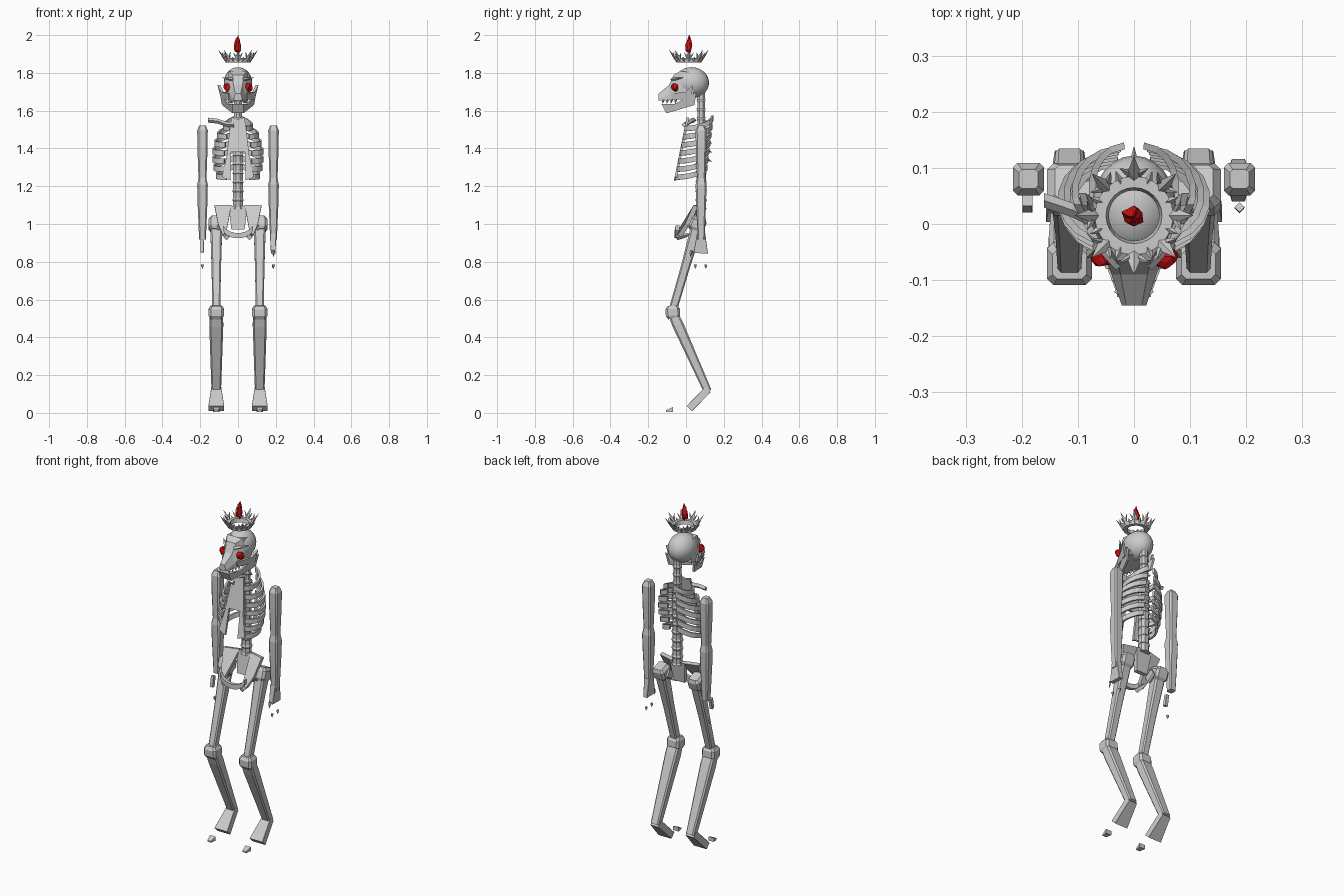
import bpy, bmesh, math, random
from mathutils import Vector as V

random.seed(4)
cube = bpy.data.objects.get("Cube")
if cube:
    bpy.data.objects.remove(cube)


def material(name, rgb):
    m = bpy.data.materials.new(name)
    m.use_nodes = True
    m.diffuse_color = (*rgb, 1)
    m.node_tree.nodes["Principled BSDF"].inputs["Base Color"].default_value = (*rgb, 1)
    return m


BONE = material("grey bone", (0.6, 0.6, 0.6))
RED = material("glowing red", (0.65, 0.005, 0.005))


def finish(name, bm, mat=BONE):
    bmesh.ops.recalc_face_normals(bm, faces=bm.faces)
    me = bpy.data.meshes.new(name)
    bm.to_mesh(me)
    bm.free()
    me.materials.append(mat)
    ob = bpy.data.objects.new(name, me)
    bpy.context.collection.objects.link(ob)
    return ob


def loft(name, rings, mat=BONE, closed=False):
    """Skin rings of equal point count; cap the ends unless closed."""
    bm = bmesh.new()
    vs = [[bm.verts.new(p) for p in r] for r in rings]
    n = len(vs[0])
    pairs = list(zip(vs, vs[1:])) + ([(vs[-1], vs[0])] if closed else [])
    for a, b in pairs:
        for i in range(n):
            j = (i + 1) % n
            bm.faces.new((a[i], a[j], b[j], b[i]))
    if not closed:
        bm.faces.new(vs[0])
        bm.faces.new(vs[-1])
    return finish(name, bm, mat)


def bone(name, a, b, profile, chamfer=0.3):
    """Chamfered bar from a to b; profile rows are (t, half x, half depth)."""
    a, b = V(a), V(b)
    d = (b - a).normalized()
    side = V((1, 0, 0))
    deep = d.cross(side).normalized()
    rings = []
    for t, w, h in profile:
        c = min(w, h) * chamfer
        corners = [(w, h - c), (w - c, h), (c - w, h), (-w, h - c),
                   (-w, c - h), (c - w, -h), (w - c, -h), (w, c - h)]
        rings.append([a.lerp(b, t) + side * x + deep * y for x, y in corners])
    return loft(name, rings)


def strip(name, path, normals, thick, height):
    """Flat band: path points, outward normals, half thickness and height."""
    up = V((0, 0, height))
    return loft(name, [[V(p) + n * thick + up, V(p) + n * thick - up,
                        V(p) - n * thick - up, V(p) - n * thick + up]
                       for p, n in zip(path, normals)])


def slab(name, pts, offset):
    return loft(name, [[V(p) for p in pts], [V(p) + V(offset) for p in pts]])


def spike(name, base, tip, w, h, mat=BONE):
    base, tip = V(base), V(tip)
    d = (tip - base).normalized()
    u = d.cross(V((0.01, 0.02, 1))).normalized()
    v = d.cross(u)
    shape = lambda c, k: [c + u * w * k, c + v * h * k, c - u * w * k, c - v * h * k]
    return loft(name, [shape(base, 1), shape(base.lerp(tip, 0.35), 0.9), shape(tip, 0.04)], mat)


def jagged(name, centre, size, rough, detail, taper=0):
    bm = bmesh.new()
    bmesh.ops.create_icosphere(bm, subdivisions=detail, radius=1)
    for v in bm.verts:
        k = 1 + random.uniform(-rough, rough)
        f = 1 - taper * max(0, v.co.z)
        z = v.co.z * (k if abs(v.co.z) < 0.9 else 1)
        v.co = V(centre) + V((v.co.x * k * f * size[0], v.co.y * k * f * size[1], z * size[2]))
    return finish(name, bm, RED)


# Skull: rounded braincase, tapering face and snout
bm = bmesh.new()
bmesh.ops.create_uvsphere(bm, u_segments=24, v_segments=14, radius=1)
for v in bm.verts:
    v.co = V((v.co.x * 0.075, 0.03 + v.co.y * 0.092, 1.748 + v.co.z * 0.082))
cranium = finish("cranium", bm)
bpy.context.view_layer.objects.active = cranium
cranium.select_set(True)
bpy.ops.object.shade_smooth_by_angle()
cranium.select_set(False)

face = [(-0.145, 0.014, 0.022, 1.69, 1.655), (-0.09, 0.024, 0.04, 1.735, 1.655),
        (-0.065, 0.03, 0.05, 1.79, 1.66), (-0.03, 0.05, 0.06, 1.81, 1.665),
        (0.04, 0.055, 0.065, 1.8, 1.675)]
loft("face", [[V((a, y, t)), V((b, y, (t + u) / 2 - 0.01)), V((b, y, u)),
               V((-b, y, u)), V((-b, y, (t + u) / 2 - 0.01)), V((-a, y, t))]
              for y, a, b, t, u in face])
loft("chin", [[V((s * 0.035, -0.095, 1.635)), V((s * 0.03, -0.13, 1.635)),
               V((s * 0.03, -0.105, 1.587)), V((s * 0.035, -0.085, 1.592))] for s in (1, -1)])

for s, side in ((1, "left"), (-1, "right")):
    slab(side + "_jaw", [(s * 0.03, -0.125, 1.635), (s * 0.03, -0.1, 1.587),
                         (s * 0.085, 0.045, 1.63), (s * 0.098, 0.055, 1.70),
                         (s * 0.088, 0.02, 1.68), (s * 0.055, -0.06, 1.635)], (-s * 0.012, 0, 0))
    slab(side + "_cheek", [(s * 0.05, -0.08, 1.69), (s * 0.05, -0.075, 1.66),
                           (s * 0.09, 0.03, 1.66), (s * 0.108, 0.035, 1.735),
                           (s * 0.09, 0.0, 1.70)], (-s * 0.014, 0, 0))
    spike(side + "_brow", (s * 0.025, -0.075, 1.765), (s * 0.085, -0.015, 1.775), 0.01, 0.009)
    for k in range(4):
        y = -0.12 + k * 0.022
        x = s * (0.028 + k * 0.006)
        spike(f"{side}_tooth_{k}", (x, y, 1.66), (x, y - 0.004, 1.637), 0.007, 0.007)
    jagged(side + "_eye", (s * 0.055, -0.058, 1.723), (0.021, 0.02, 0.022), 0.2, 2)

# Crown: square-section ring, teeth and flared points
CY = 0.015
rings = []
for i in range(24):
    a = math.tau * i / 24
    rings.append([V((r * math.cos(a), CY + r * math.sin(a), z))
                  for r, z in ((0.045, 1.855), (0.066, 1.855), (0.07, 1.878), (0.05, 1.878))])
loft("crown_ring", rings, closed=True)
for i in range(16):
    a = math.tau * i / 16
    at = lambda r, z, da=0: (r * math.cos(a + da), CY + r * math.sin(a + da), z)
    if i % 2:
        spike("crown_tooth", at(0.058, 1.865), at(0.085, 1.885), 0.009, 0.01)
    else:
        spike("crown_point", at(0.06, 1.862), at(0.105, 1.922), 0.014, 0.008)
        for da in (-0.1, 0.1):
            spike("crown_barb", at(0.075, 1.878, da), at(0.088, 1.91, da * 3), 0.006, 0.005)

jagged("crown_flame", (0, CY, 1.947), (0.019, 0.018, 0.053), 0.25, 2, 0.75)

# Spine: stacked faceted vertebrae
for i in range(13):
    z = 1.08 + i * 0.048
    r = 0.03 if i < 9 else 0.024
    bone("vertebra", (0, 0.08, z), (0, 0.08, z + 0.046),
         [(0, r, r), (0.2, r * 0.85, r * 0.85), (0.8, r * 0.85, r * 0.85), (1, r, r)], 0.55)
    if 5 <= i < 10:
        spike("spinal_process", (0, 0.1, z + 0.03), (0, 0.138, z + 0.01), 0.008, 0.01)


# Ribcage: notched breastbone and seven pairs of flat ribs
def front_y(z):
    return -0.06 + (z - 1.25) * 0.2


for s, side in ((1, "left"), (-1, "right")):
    half = [(0, 1.555), (0.035, 1.565), (0.05, 1.45), (0.06, 1.36),
            (0.085, 1.25), (0.04, 1.23), (0.036, 1.38), (0, 1.38)]
    slab(side + "_breastbone", [(s * x, front_y(z), z) for x, z in half], (0, 0.014, 0))
    for i, w in enumerate((0.075, 0.105, 0.12, 0.13, 0.13, 0.125, 0.112)):
        top = 1.56 - i * 0.043
        front, back = front_y(top - 0.06), 0.14 - i * 0.005
        path, normals = [], []
        for k in range(9):
            t = k / 8
            a = math.radians(82 - t * 145)
            n = V((s * math.cos(a), math.sin(a), 0))
            mid, ry = (front + back) / 2, (back - front) / 2
            path.append((s * w * abs(math.cos(a)) ** 0.75, mid + ry * n.y,
                         top - 0.055 * t - 0.015 * math.sin(math.pi * t)))
            normals.append(n)
        strip(f"{side}_rib_{i}", path, normals, 0.006, 0.014)

# Single collar bone on the right
loft("right_collar_bone", [[V((x, y + dy, z + dz)) for dy, dz in
                            ((-0.013, 0), (0, 0.013), (0.013, 0), (0, -0.013))]
                           for x, y, z in ((-0.16, 0.042, 1.55), (-0.11, 0.025, 1.545),
                                           (-0.06, 0.0, 1.528), (-0.02, -0.01, 1.525))])

# Pelvis: sacrum, hip wings, pubic arch and seat bones
slab("sacrum", [(-0.05, 0.06, 1.095), (0.05, 0.06, 1.095), (0.035, 0.04, 0.97), (-0.035, 0.04, 0.97)],
     (0, 0.025, 0))
for s, side in ((1, "left"), (-1, "right")):
    slab(side + "_hip_wing", [(s * 0.035, 0.065, 1.1), (s * 0.125, 0.04, 1.1),
                              (s * 0.105, -0.005, 1.0), (s * 0.08, -0.045, 0.94),
                              (s * 0.06, -0.04, 0.97)], (0, 0.025, -0.005))
    spike(side + "_seat_bone", (s * 0.06, -0.05, 0.93), (s * 0.07, 0.04, 0.95), 0.016, 0.016)
    bone(side + "_hip_socket", (s * 0.09, 0.02, 0.97), (s * 0.09, 0.07, 1.0),
         [(0, 0.022, 0.025), (1, 0.025, 0.025)])
arch = [math.radians(200 + k * 20) for k in range(8)]
strip("pubic_arch", [(0.085 * math.cos(a), -0.042 - 0.01 * abs(math.sin(a)), 1.0 + 0.062 * math.sin(a))
                     for a in arch], [V((0, 1, 0))] * 8, 0.01, 0.014)

# Legs: thigh, knee, shin, foot and loose toe
for s, side in ((1, "left"), (-1, "right")):
    x = s * 0.115
    bone(side + "_hip_joint", (x, 0.075, 1.035), (x, 0.05, 0.965),
         [(0, 0.026, 0.032), (0.25, 0.04, 0.042), (0.8, 0.04, 0.042), (1, 0.03, 0.034)])
    bone(side + "_thigh", (x, 0.06, 0.99), (x, -0.068, 0.55),
         [(0, 0.032, 0.032), (0.5, 0.025, 0.024), (1, 0.021, 0.022)])
    bone(side + "_knee", (x, -0.072, 0.568), (x, -0.068, 0.497),
         [(0, 0.03, 0.026), (0.25, 0.04, 0.038), (0.75, 0.04, 0.038), (1, 0.032, 0.026)])
    bone(side + "_shin", (x, -0.06, 0.505), (x, 0.115, 0.115),
         [(0, 0.036, 0.028), (0.1, 0.037, 0.03), (1, 0.025, 0.021)])
    bone(side + "_foot", (x, 0.117, 0.125), (x, 0.018, 0.023),
         [(0, 0.026, 0.02), (1, 0.042, 0.02)], 0.05)
    loft(side + "_toe", [[V((x + w, y, 0.006)), V((x + w, y, z)), V((x - w, y, z)), V((x - w, y, 0.006))]
                         for y, w, z in ((-0.07, 0.018, 0.03), (-0.105, 0.012, 0.014))])

# Arms: upper arm and forearm
for s, side in ((1, "left"), (-1, "right")):
    x = s * 0.188
    bone(side + "_upper_arm", (x, 0.08, 1.522), (x, 0.08, 1.235),
         [(0, 0.017, 0.017), (0.09, 0.028, 0.029), (0.4, 0.027, 0.028), (1, 0.021, 0.022)])
    bone(side + "_forearm", (x, 0.08, 1.255), (x, 0.08, 0.918),
         [(0, 0.019, 0.02), (0.14, 0.028, 0.029), (0.35, 0.027, 0.027), (1, 0.018, 0.019)])
    spike(side + "_claw_front", (x, 0.05, 0.785), (x, 0.05, 0.763), 0.008, 0.008)
spike("left_claw_back", (0.186, 0.105, 0.785), (0.186, 0.105, 0.763), 0.008, 0.008)

# Hands: flared palm on the left, single loose finger on the right
bone("left_palm", (0.186, 0.08, 0.95), (0.186, 0.078, 0.845), [(0, 0.017, 0.022), (1, 0.012, 0.038)], 0.1)
spike("left_thumb", (0.188, 0.03, 0.86), (0.188, 0.022, 0.825), 0.009, 0.009)
bone("right_finger", (-0.19, 0.042, 0.912), (-0.19, 0.03, 0.85), [(0, 0.009, 0.01), (1, 0.009, 0.01)], 0.1)
